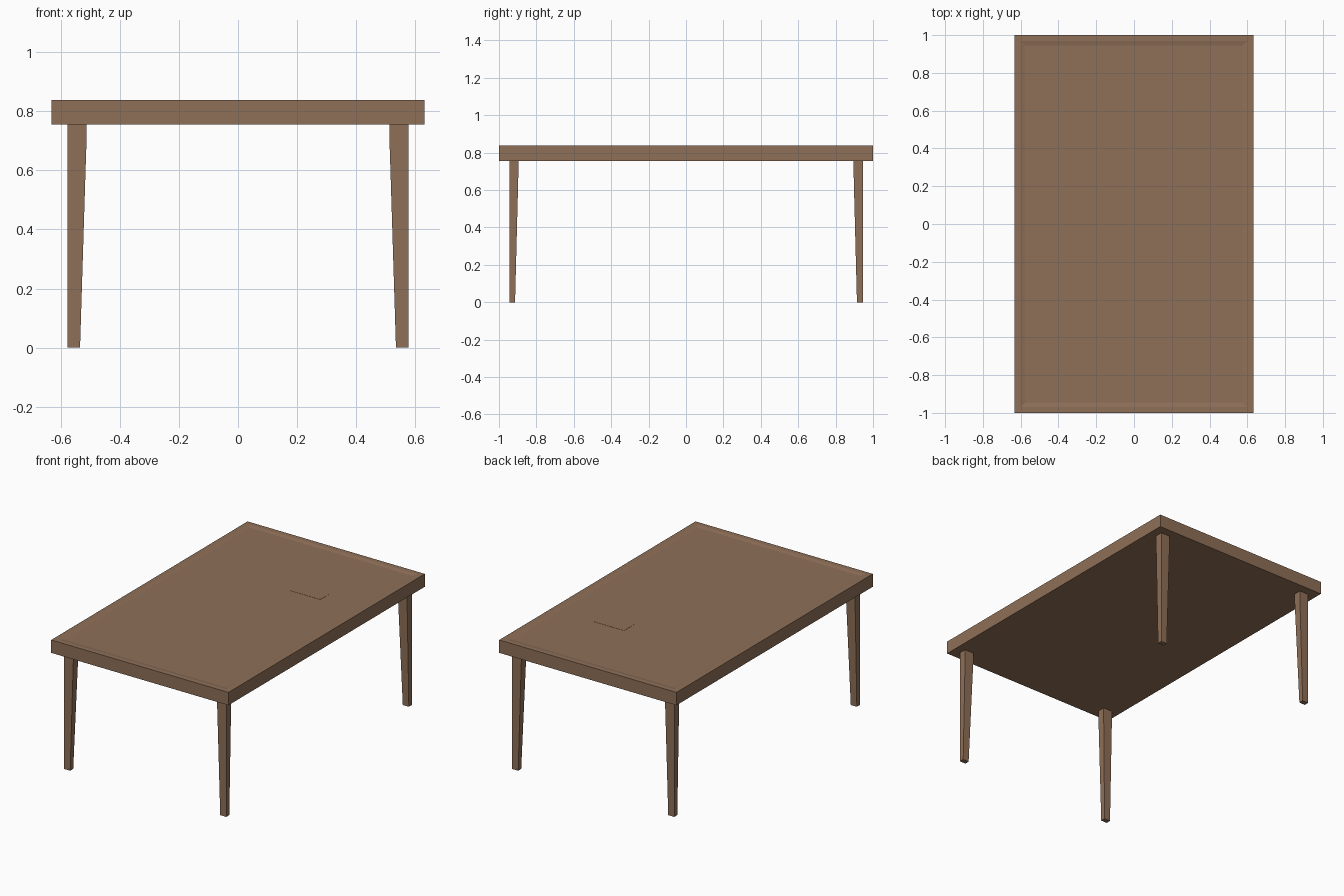
import bpy, bmesh

if "Cube" in bpy.data.objects:
    bpy.data.objects.remove(bpy.data.objects["Cube"])

wood = bpy.data.materials.new("brown wood")
wood.diffuse_color = (0.275, 0.162, 0.098, 1)
wood.use_nodes = True
wood.node_tree.nodes["Principled BSDF"].inputs["Base Color"].default_value = wood.diffuse_color


def make_object(name, bm):
    bmesh.ops.recalc_face_normals(bm, faces=bm.faces)
    mesh = bpy.data.meshes.new(name)
    bm.to_mesh(mesh)
    bm.free()
    mesh.materials.append(wood)
    ob = bpy.data.objects.new(name, mesh)
    bpy.context.collection.objects.link(ob)
    return ob


def loft(bm, rings):
    """Join rectangles (x0, x1, y0, y1, z) in order and cap both ends."""
    loops = []
    for x0, x1, y0, y1, z in rings:
        loops.append([bm.verts.new((x, y, z)) for x, y in
                      ((x0, y0), (x1, y0), (x1, y1), (x0, y1))])
    for a, b in zip(loops, loops[1:]):
        for i in range(4):
            j = (i + 1) % 4
            bm.faces.new((a[i], a[j], b[j], b[i]))
    bm.faces.new(loops[0])
    bm.faces.new(loops[-1])


# Tabletop slab with a flat rim and a very shallow dished centre
W, L, BOTTOM, TOP, DISH = 0.632, 1.0, 0.755, 0.838, 0.833
bm = bmesh.new()
loft(bm, [(-W + d, W - d, -L + d, L - d, z) for d, z in
          ((0, BOTTOM), (0, TOP), (0.03, TOP), (0.055, DISH))])
make_object("tabletop", bm)

# Small flush cover set into the top
bm = bmesh.new()
loft(bm, [(0.114, 0.33, 0.367, 0.468, z) for z in (DISH - 0.004, DISH + 0.001)])
make_object("flush_cover", bm)

# Four legs, straight outside and tapered on the inner faces
for sx, side in ((-1, "left"), (1, "right")):
    for sy, end in ((-1, "front"), (1, "back")):
        bm = bmesh.new()
        loft(bm, [(sx * xi, sx * 0.578, sy * yi, sy * 0.945, z) for xi, yi, z in
                  ((0.535, 0.914, 0), (0.517, 0.899, 0.58), (0.513, 0.896, 0.7),
                   (0.513, 0.896, BOTTOM + 0.002))])
        make_object(f"{end}_{side}_leg", bm)
